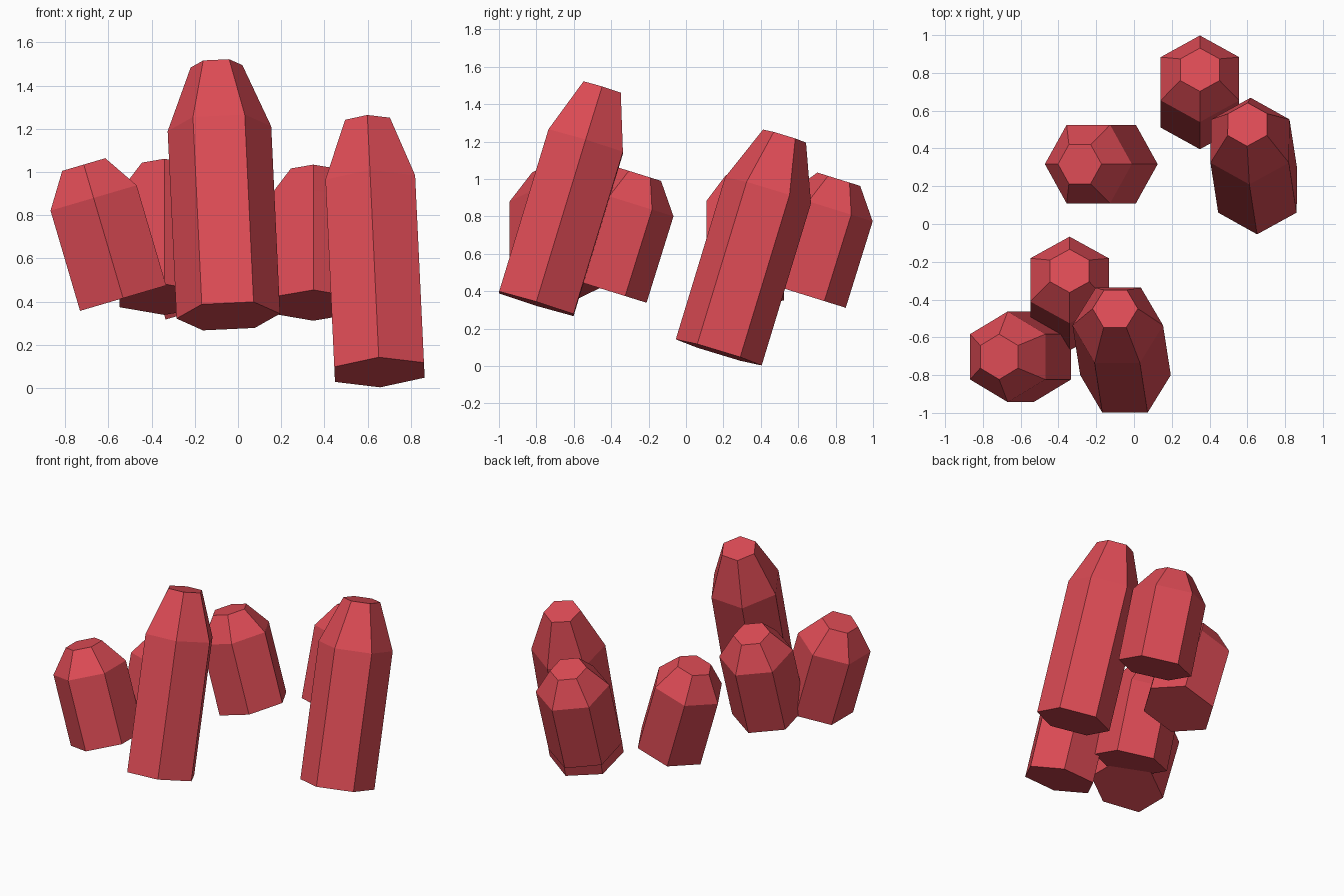
import bpy, bmesh
from math import radians, sin, cos, pi
from mathutils import Euler, Vector

if "Cube" in bpy.data.objects:
    bpy.data.objects.remove(bpy.data.objects["Cube"])

mat = bpy.data.materials.new("red_crystal")
mat.diffuse_color = (0.72, 0.07, 0.09, 1)
mat.use_nodes = True
mat.node_tree.nodes["Principled BSDF"].inputs["Base Color"].default_value = mat.diffuse_color


def crystal(name, base, length, tilt_x, tilt_y, spin):
    """Hexagonal prism with a tapered, flat-ended tip, tilted about its base centre."""
    bm = bmesh.new()
    rot = Euler((radians(tilt_x), radians(tilt_y), 0)).to_matrix()
    rings = []
    for r, z in ((0.24, 0), (0.24, 0.75 * length), (0.12, length)):
        angles = [radians(spin) + i * pi / 3 for i in range(6)]
        rings.append([bm.verts.new(rot @ Vector((r * cos(a), r * sin(a), z))) for a in angles])
    bm.faces.new(rings[0][::-1])
    bm.faces.new(rings[-1])
    for lo, hi in zip(rings, rings[1:]):
        for i in range(6):
            j = (i + 1) % 6
            bm.faces.new((lo[i], lo[j], hi[j], hi[i]))
    me = bpy.data.meshes.new(name)
    bm.to_mesh(me)
    bm.free()
    me.materials.append(mat)
    ob = bpy.data.objects.new(name, me)
    ob.location = base
    bpy.context.collection.objects.link(ob)


# Two tall crystals leaning back
crystal("tall_crystal_front", (-0.045, -0.80, 0.333), 1.21, -16.9, -2.7, 0)
crystal("tall_crystal_right", (0.655, 0.175, 0.073), 1.21, -16.9, -2.7, 30)
# Short crystals leaning back
crystal("short_crystal_middle", (-0.341, -0.44, 0.41), 0.645, -17.3, 0, 30)
crystal("short_crystal_back", (0.349, 0.625, 0.383), 0.645, -17.3, 0, 30)
# Short crystals leaning left
crystal("short_crystal_left", (-0.532, -0.703, 0.416), 0.645, 0, -16.4, 30)
crystal("short_crystal_centre", (-0.105, 0.317, 0.385), 0.645, 0, -16.4, 0)
